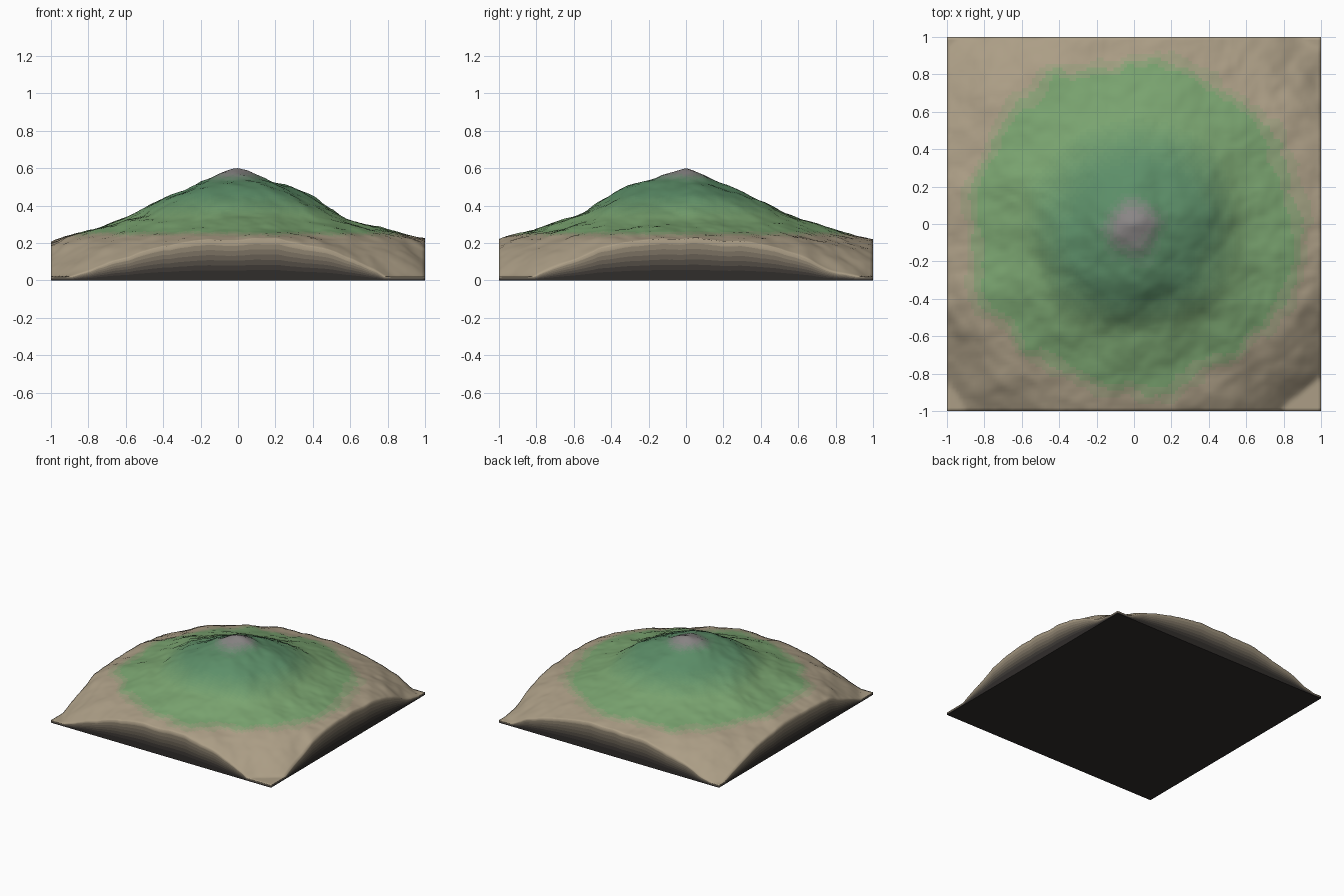
import bpy, bmesh, math
from mathutils import Vector, noise

old = bpy.data.objects.get("Cube")
if old:
    bpy.data.objects.remove(old, do_unlink=True)

CELLS = 110        # grid cells per side
WALL_ROWS = 8      # bands down each cut side
RIM = 0.02         # lowest terrain level
PROFILE = [(0, .575), (.1, .55), (.2, .515), (.4, .43), (.6, .335), (.8, .268),
           (1, .215), (1.1, .175), (1.2, .115), (1.3, .05), (1.37, .01), (1.6, -.05)]


def slope(r):
    for (r0, z0), (r1, z1) in zip(PROFILE, PROFILE[1:]):
        if r <= r1:
            return z0 + (z1 - z0) * (r - r0) / (r1 - r0)
    return RIM


def fbm(x, y, scale, octaves, seed):
    return noise.fractal(Vector((x * scale, y * scale, seed)), 0.9, 2.0, octaves)


def height(x, y):
    # warped radial hill, with ridges that fade outward
    wx = x + .04 * fbm(x, y, 2.5, 3, 3.7)
    wy = y + .04 * fbm(x, y, 2.5, 3, 8.1)
    r = math.hypot(wx, wy)
    z = slope(r) + .017 * fbm(wx, wy, 3.2, 5, 1.3)
    z += .012 * (.5 - abs(fbm(wx + wy * .6, wy, 5, 3, 5.2))) * max(0, 1 - r)
    # steep southern shoulder, small summit crag, lower right front corner
    z += .025 * math.exp(-((x + .05) / .4) ** 2 - ((y + .33) / .12) ** 2)
    z += .02 * math.exp(-(r / .1) ** 2)
    z -= .09 * max(0, x - y - 1.3)
    return max(RIM, z)


# Colour ramp materials
def linear(c):
    return tuple((v / 255 / 12.92) if v < 11 else ((v / 255 + .055) / 1.055) ** 2.4 for v in c)


def mix(a, b, t):
    return tuple(p + (q - p) * t for p, q in zip(a, b))


DARK, SAND, GRASS = (48, 45, 43), (172, 158, 134), (122, 164, 112)
WOOD, ROCK = (92, 142, 104), (138, 134, 134)
STOPS = [(.235, SAND), (.262, GRASS), (.34, GRASS), (.46, WOOD), (.53, WOOD), (.575, ROCK)]
LEVELS = 32
LOW, HIGH = .23, .58


def ramp(z):
    if z <= STOPS[0][0]:
        return SAND
    for (z0, a), (z1, b) in zip(STOPS, STOPS[1:]):
        if z <= z1:
            return mix(a, b, (z - z0) / (z1 - z0))
    return ROCK


mesh = bpy.data.meshes.new("hill_terrain")


def add_material(name, colour):
    mat = bpy.data.materials.new(name)
    rgba = (*linear(colour), 1)
    mat.diffuse_color = rgba
    mat.use_nodes = True
    bsdf = mat.node_tree.nodes["Principled BSDF"]
    bsdf.inputs["Base Color"].default_value = rgba
    bsdf.inputs["Roughness"].default_value = .9
    mesh.materials.append(mat)


for i in range(LEVELS):
    add_material(f"ground_{i}", ramp(LOW + (HIGH - LOW) * i / (LEVELS - 1)))
for i in range(WALL_ROWS):
    add_material(f"earth_{i}", mix(SAND, DARK, min(1, 1.3 * (i + .5) / WALL_ROWS)))
add_material("underside", DARK)

# Terrain surface
bm = bmesh.new()
step = 2 / CELLS
grid = [[bm.verts.new((x, y, height(x, y)))
         for x in (i * step - 1 for i in range(CELLS + 1))]
        for y in (j * step - 1 for j in range(CELLS + 1))]
for j in range(CELLS):
    for i in range(CELLS):
        f = bm.faces.new((grid[j][i], grid[j][i + 1], grid[j + 1][i + 1], grid[j + 1][i]))
        c = f.calc_center_median()
        z = c.z + .006 * fbm(c.x, c.y, 9, 2, 2.2)
        t = (z - LOW) / (HIGH - LOW)
        f.material_index = round(max(0, min(1, t)) * (LEVELS - 1))

# Cut sides, running round the border
border = (grid[0][:-1] + [row[-1] for row in grid[:-1]]
          + grid[-1][:0:-1] + [row[0] for row in grid[:0:-1]])
upper = border
for k in range(WALL_ROWS):
    lower = [bm.verts.new((v.co.x, v.co.y, v.co.z * (1 - (k + 1) / WALL_ROWS))) for v in border]
    for n in range(len(border)):
        m = (n + 1) % len(border)
        f = bm.faces.new((upper[n], lower[n], lower[m], upper[m]))
        f.material_index = LEVELS + k
    upper = lower

# Flat underside
base = bm.faces.new(upper[::-1])
base.material_index = LEVELS + WALL_ROWS
for f in bm.faces:
    f.smooth = f is not base
bm.normal_update()
bm.to_mesh(mesh)
bm.free()

terrain = bpy.data.objects.new("hill_terrain", mesh)
bpy.context.collection.objects.link(terrain)
